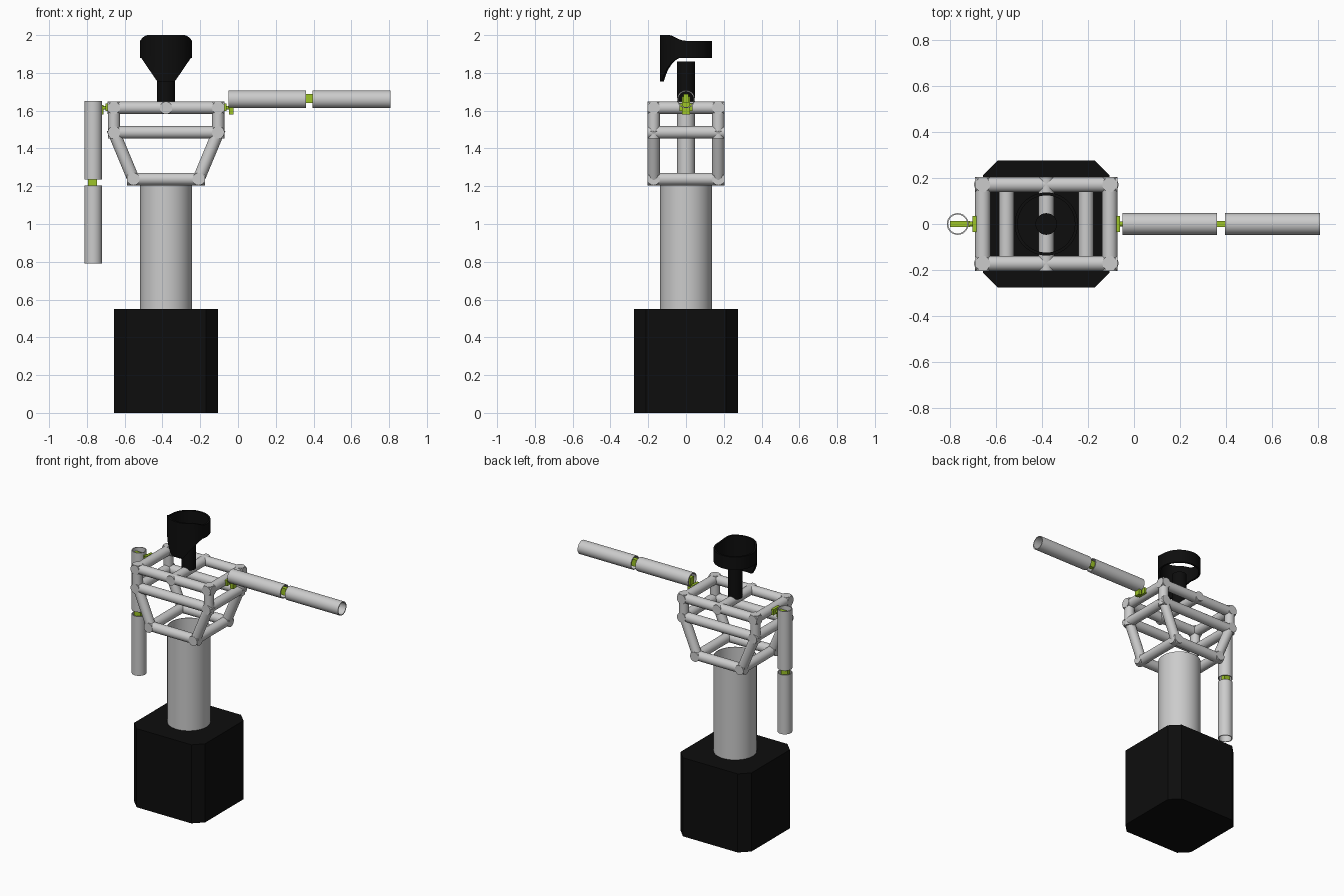
import bpy, bmesh, math
from mathutils import Vector, Matrix

cube = bpy.data.objects.get("Cube")
if cube:
    bpy.data.objects.remove(cube, do_unlink=True)


def material(name, rgb):
    m = bpy.data.materials.new(name)
    m.use_nodes = True
    m.diffuse_color = (*rgb, 1)
    m.node_tree.nodes["Principled BSDF"].inputs["Base Color"].default_value = (*rgb, 1)
    return m


GREY = material("light_grey", (0.6, 0.6, 0.6))
BLACK = material("black", (0.004, 0.004, 0.004))
GREEN = material("lime_green", (0.34, 0.56, 0.02))


def finish(name, bm, mat):
    bmesh.ops.recalc_face_normals(bm, faces=bm.faces)
    me = bpy.data.meshes.new(name)
    bm.to_mesh(me)
    bm.free()
    me.materials.append(mat)
    me.shade_smooth()
    me.set_sharp_from_angle(angle=math.radians(32))
    ob = bpy.data.objects.new(name, me)
    bpy.context.collection.objects.link(ob)
    return ob


def along(a, b):
    """Matrix that lays the z axis on the line a-b, centred between them."""
    a, b = Vector(a), Vector(b)
    turn = (b - a).to_track_quat("Z", "Y").to_matrix().to_4x4()
    return Matrix.Translation((a + b) / 2) @ turn, (b - a).length


def rod(name, a, b, r, mat, extend=0.0):
    m, length = along(a, b)
    bm = bmesh.new()
    bmesh.ops.create_cone(bm, cap_ends=True, segments=32, radius1=r, radius2=r,
                          depth=length + 2 * extend, matrix=m)
    return finish(name, bm, mat)


def ring(name, r, wall, low, high, mat, matrix, n=48):
    """Hollow sleeve whose lower and upper rims follow low(x, y) and high(x, y)."""
    bm = bmesh.new()
    rows = []
    for i in range(n):
        t = 2 * math.pi * i / n
        c, s = math.cos(t), math.sin(t)
        lo, hi = low(r * c, r * s), high(r * c, r * s)
        q = r - wall
        rows.append([bm.verts.new(p) for p in ((r * c, r * s, lo), (r * c, r * s, hi),
                                               (q * c, q * s, hi), (q * c, q * s, lo))])
    for i in range(n):
        p, q = rows[i - 1], rows[i]
        for k in range(4):
            bm.faces.new((p[k], q[k], q[k - 3], p[k - 3]))
    bmesh.ops.transform(bm, matrix=matrix, verts=bm.verts)
    return finish(name, bm, mat)


def tube(name, a, b, r, wall, mat):
    m, length = along(a, b)
    return ring(name, r, wall, lambda x, y: -length / 2, lambda x, y: length / 2, mat, m)


def box(name, lo, hi, mat, chamfer=0.0):
    lo, hi = Vector(lo), Vector(hi)
    bm = bmesh.new()
    bmesh.ops.create_cube(bm, size=1, matrix=Matrix.Translation((lo + hi) / 2)
                          @ Matrix.Diagonal((*(hi - lo), 1)))
    if chamfer:
        upright = [e for e in bm.edges
                   if abs(e.verts[0].co.z - e.verts[1].co.z) > 0.01]
        bmesh.ops.bevel(bm, geom=upright, offset=chamfer, segments=1, affect="EDGES")
    return finish(name, bm, mat)


CX = -0.381          # centre line of the body

# Base and hollow column
box("base", (CX - 0.275, -0.275, 0), (CX + 0.275, 0.275, 0.55), BLACK, 0.063)
tube("column", (CX, 0, 0.55), (CX, 0, 1.215), 0.137, 0.003, GREY)

# Torso frame: three rectangular levels joined by posts and slanted struts
R, DEPTH = 0.033, 0.171
levels = {"top": (0.276, 1.615), "middle": (0.276, 1.485), "lower": (0.173, 1.238)}
for level, (w, z) in levels.items():
    inset = 0.033 if level == "middle" else 0
    for s, side in ((-1, "front"), (1, "back")):
        rod(f"{level}_{side}_beam", (CX - w, s * DEPTH, z), (CX + w, s * DEPTH, z),
            R, GREY, R - inset)
    for s, side in ((-1, "right"), (1, "left")):
        rod(f"{level}_{side}_beam", (CX + s * w, -DEPTH, z), (CX + s * w, DEPTH, z),
            R, GREY, R)
rod("shoulder_cross_beam", (CX, -DEPTH, 1.615), (CX, DEPTH, 1.615), R, GREY, R)

for sx, side in ((-1, "right"), (1, "left")):
    for sy, end in ((-1, "front"), (1, "back")):
        corner = {k: (CX + sx * w, sy * DEPTH, z) for k, (w, z) in levels.items()}
        rod(f"{end}_{side}_post", corner["middle"], corner["top"], R * 0.98, GREY, R)
        rod(f"{end}_{side}_strut", corner["lower"], corner["middle"], R * 0.98, GREY, 0.02)

# Neck and open, hood-shaped head
rod("neck", (CX, 0, 1.63), (CX, 0, 1.86), 0.047, BLACK)


def head_low(x, y):
    if y >= 0:
        return 1.88
    return 1.755 + 0.125 * min(max((abs(x) - 0.047) / 0.085, 0), 1)


def head_high(x, y):
    if y >= 0:
        return 1.97
    return 2.0 - 0.03 * min(max((abs(x) - 0.095) / 0.042, 0), 1) ** 2


ring("head", 0.137, 0.013, head_low, head_high, BLACK,
     Matrix.Translation((CX, 0, 0)), 96)

# Left arm, held out sideways
AR, WALL, AZ = 0.047, 0.006, 1.66
tube("left_upper_arm", (-0.05, 0, AZ), (0.36, 0, AZ), AR, WALL, GREY)
tube("left_forearm", (0.395, 0, AZ), (0.807, 0, AZ), AR, WALL, GREY)
box("left_elbow", (0.34, -0.014, 1.64), (0.415, 0.014, 1.688), GREEN)
box("left_shoulder_bracket", (-0.047, -0.02, 1.58), (-0.024, 0.02, 1.675), GREEN)

# Right arm, hanging down
AX = -0.766
tube("right_upper_arm", (AX, 0, 1.235), (AX, 0, 1.65), AR, WALL, GREY)
tube("right_forearm", (AX, 0, 0.79), (AX, 0, 1.205), AR, WALL, GREY)
box("right_elbow", (-0.795, -0.014, 1.185), (-0.747, 0.014, 1.255), GREEN)
box("right_shoulder_bracket", (-0.8, -0.014, 1.58), (-0.712, 0.014, 1.63), GREEN)

# Shoulder motor plates and shafts on both sides of the frame
for s, side in ((-1, "right"), (1, "left")):
    x = CX + s * 0.309
    ends = sorted((x - s * 0.005, x + s * 0.012))
    box(f"{side}_shoulder_plate", (ends[0], -0.035, 1.597), (ends[1], 0.035, 1.637), GREEN)
    rod(f"{side}_shoulder_shaft", (x, 0, 1.615), (x + s * 0.035, 0, 1.615), 0.01, GREEN)
